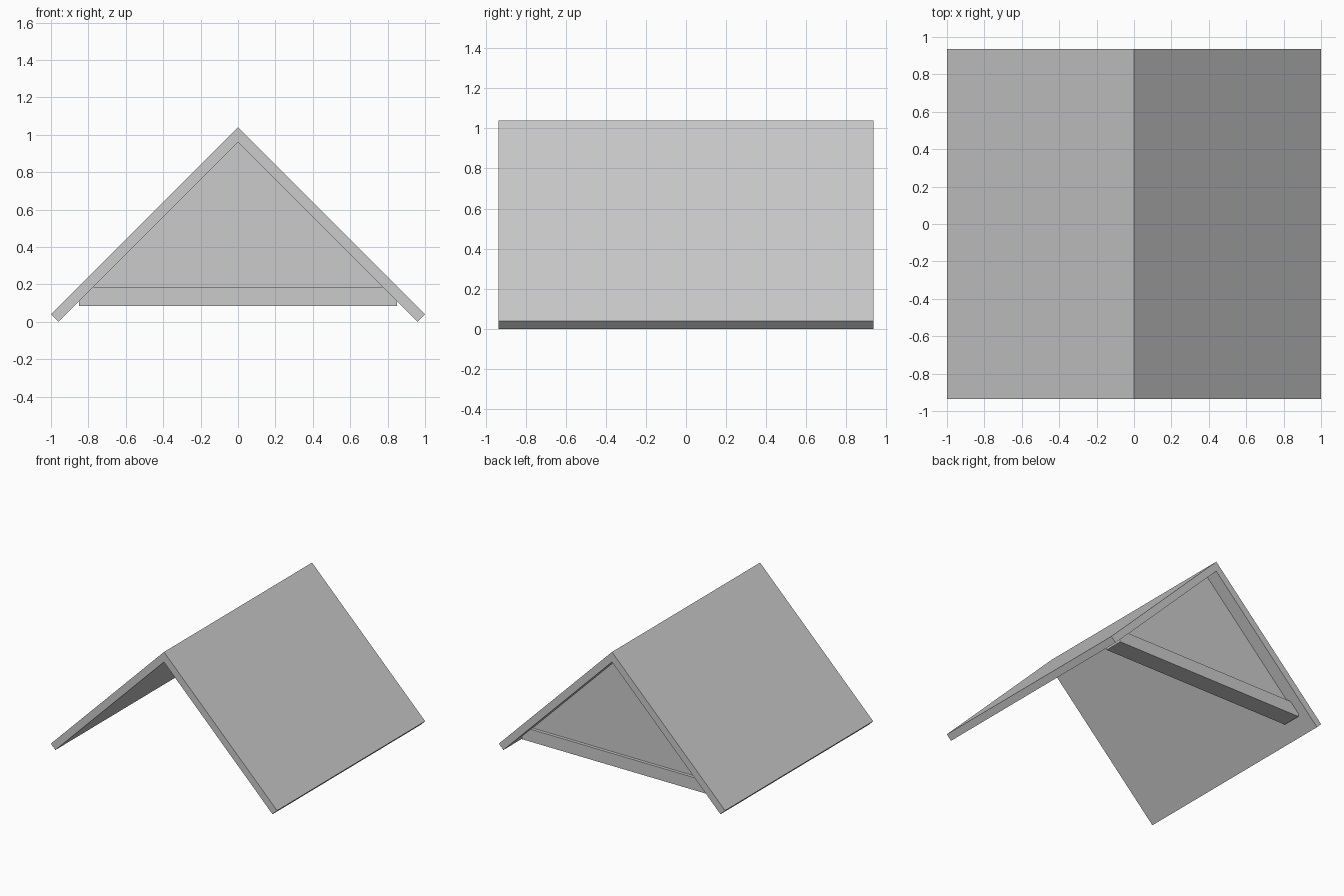
import bpy
import bmesh

cube = bpy.data.objects.get("Cube")
if cube:
    bpy.data.objects.remove(cube, do_unlink=True)

grey = bpy.data.materials.new("light_grey")
grey.use_nodes = True
colour = (0.6, 0.6, 0.6, 1)
grey.diffuse_color = colour
grey.node_tree.nodes["Principled BSDF"].inputs["Base Color"].default_value = colour


def extrude_profile(name, profile, y_front, y_back):
    """Sweep an x-z outline along y into a closed solid."""
    mesh = bpy.data.meshes.new(name)
    bm = bmesh.new()
    face = bm.faces.new([bm.verts.new((x, y_front, z)) for x, z in profile])
    swept = bmesh.ops.extrude_face_region(bm, geom=[face])["geom"]
    verts = [v for v in swept if isinstance(v, bmesh.types.BMVert)]
    bmesh.ops.translate(bm, verts=verts, vec=(0, y_back - y_front, 0))
    bmesh.ops.recalc_face_normals(bm, faces=bm.faces)
    bm.to_mesh(mesh)
    bm.free()
    mesh.materials.append(grey)
    obj = bpy.data.objects.new(name, mesh)
    bpy.context.collection.objects.link(obj)
    return obj


RIDGE, SOFFIT = 1.04, 0.96      # outer and inner ridge heights
HALF_DEPTH = 0.935
BEAM_X, BEAM_LOW, BEAM_TOP = 0.85, 0.085, 0.185

# Two sloping roof slabs meeting at the ridge
for name, side in (("left_roof_slab", 1), ("right_roof_slab", -1)):
    slope = [(0, RIDGE), (side, 0.04), (side * 0.96, 0), (0, SOFFIT)]
    extrude_profile(name, slope, -HALF_DEPTH, HALF_DEPTH)

# Recessed triangular wall closing the back end
half_wall = SOFFIT - BEAM_TOP
extrude_profile("gable_wall",
                [(-half_wall, BEAM_TOP), (half_wall, BEAM_TOP), (0, SOFFIT)],
                0.72, 0.83)

# Tie beam under the wall, its ends running into the slabs
extrude_profile("tie_beam",
                [(-BEAM_X, BEAM_LOW), (BEAM_X, BEAM_LOW),
                 (BEAM_X, BEAM_TOP), (-BEAM_X, BEAM_TOP)],
                0.70, 0.855)
